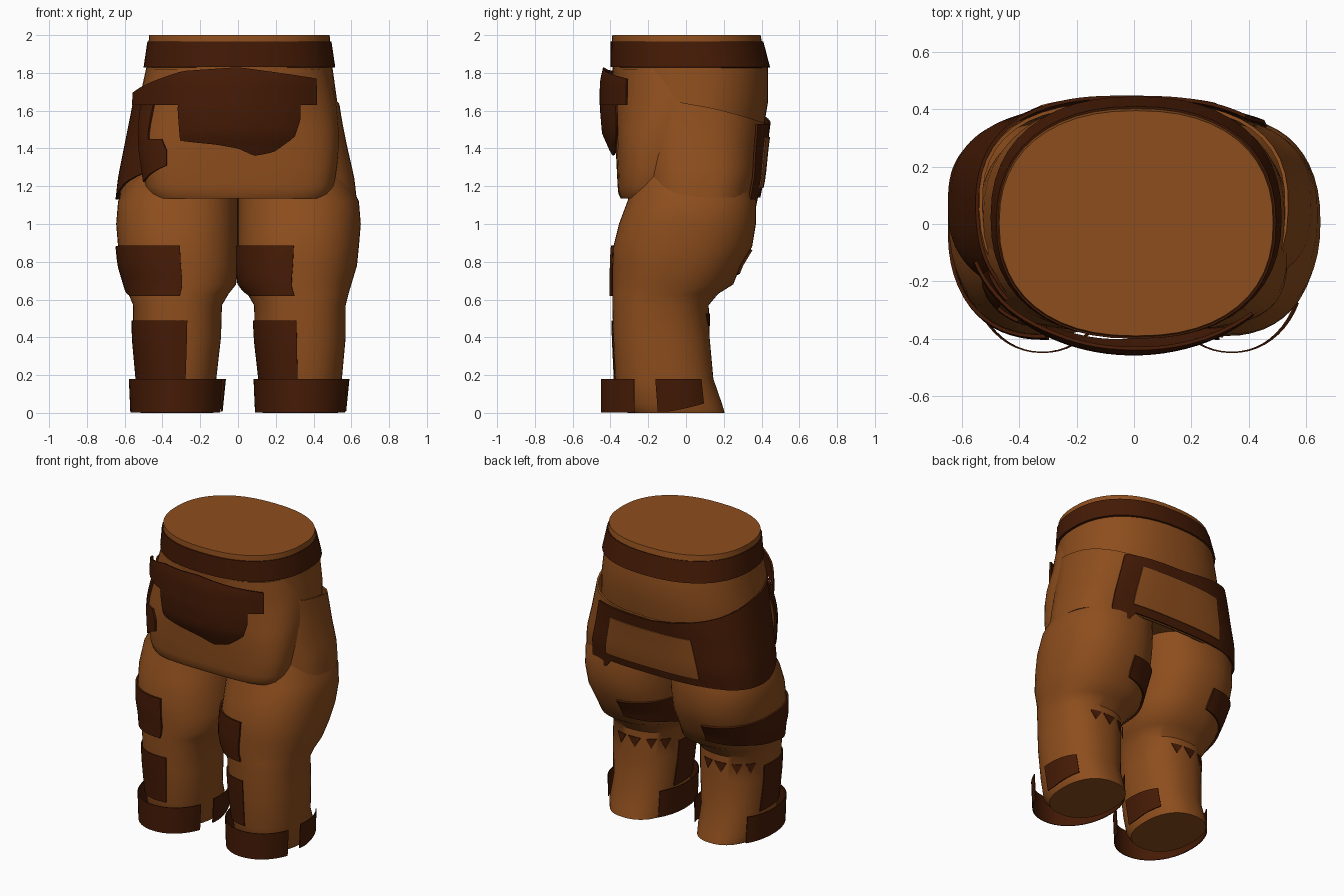
import bpy, bmesh, math

if "Cube" in bpy.data.objects:
    bpy.data.objects.remove(bpy.data.objects["Cube"])


def material(name, rgb):
    m = bpy.data.materials.new(name)
    m.diffuse_color = (*rgb, 1)
    m.use_nodes = True
    m.node_tree.nodes["Principled BSDF"].inputs["Base Color"].default_value = m.diffuse_color
    return m


TAN = material("tan_cloth", (0.27, 0.076, 0.0125))
DARK = material("dark_leather", (0.059, 0.0105, 0.0016))


def lerp(table, t):
    """Piecewise linear lookup; rows are (key, values...)."""
    if t <= table[0][0]:
        return table[0][1:]
    for a, b in zip(table, table[1:]):
        if t <= b[0]:
            f = (t - a[0]) / (b[0] - a[0])
            return [p + (q - p) * f for p, q in zip(a[1:], b[1:])]
    return table[-1][1:]


def point(rings, deg, z, off, n):
    """Point on a stack of superellipses given as (z, x0, x1, y0, y1)."""
    x0, x1, y0, y1 = lerp(rings, z)
    n = n(z) if callable(n) else n
    c, s = math.cos(math.radians(deg)), math.sin(math.radians(deg))
    px = math.copysign(abs(c) ** (2 / n), c) * ((x1 - x0) / 2 + off)
    py = math.copysign(abs(s) ** (2 / n), s) * ((y1 - y0) / 2 + off)
    return ((x0 + x1) / 2 + px, (y0 + y1) / 2 + py, z)


def shell(name, mat, rings, low, high, start=0, end=360, off=0.0, n=2.3,
          cols=48, rows=10, thick=0.012, caps=False, levels=None):
    """Wrap a sheet around a form; low and high may depend on the angle."""
    full = abs(end - start) >= 360
    lo = low if callable(low) else lambda a: low
    hi = high if callable(high) else lambda a: high
    count = cols if full else cols + 1
    steps = levels or [i / rows for i in range(rows + 1)]
    bm = bmesh.new()
    grid = []
    for f in steps:
        row = []
        for i in range(count):
            a = start + (end - start) * i / cols
            z = f if levels else lo(a) + (hi(a) - lo(a)) * f
            row.append(bm.verts.new(point(rings, a, z, off, n)))
        grid.append(row)
    for r0, r1 in zip(grid, grid[1:]):
        for i in range(cols):
            j = (i + 1) % count
            bm.faces.new((r0[i], r0[j], r1[j], r1[i]))
    if caps:
        bm.faces.new(grid[0])
        bm.faces.new(grid[-1])
    bmesh.ops.remove_doubles(bm, verts=bm.verts[:], dist=1e-5)
    bmesh.ops.recalc_face_normals(bm, faces=bm.faces[:])
    if not caps:
        bmesh.ops.solidify(bm, geom=bm.faces[:], thickness=thick)
        bmesh.ops.recalc_face_normals(bm, faces=bm.faces[:])
    mesh = bpy.data.meshes.new(name)
    bm.to_mesh(mesh)
    bm.free()
    mesh.materials.append(mat)
    ob = bpy.data.objects.new(name, mesh)
    bpy.context.collection.objects.link(ob)
    bpy.ops.object.select_all(action='DESELECT')
    ob.select_set(True)
    bpy.context.view_layer.objects.active = ob
    bpy.ops.object.shade_smooth_by_angle(angle=math.radians(40))
    return ob


def solid(name, mat, rings, n=2.3):
    return shell(name, mat, rings, 0, 0, n=n, caps=True,
                 levels=[r[0] for r in rings])


# Waist and belly
TORSO = [(1.20, -.50, .50, -.30, .36), (1.50, -.54, .535, -.36, .41),
         (1.65, -.525, .525, -.38, .435), (1.83, -.485, .50, -.39, .435),
         (1.95, -.475, .49, -.395, .405), (2.0, -.47, .485, -.39, .395)]
solid("waist", TAN, TORSO)
BELT = [(1.83, -.50, .515, -.40, .445), (1.965, -.48, .495, -.40, .41)]
shell("belt", DARK, BELT, 1.83, 1.965, rows=2, thick=0.02)


# Hip layer with a hem that dips towards the back; squarer lower down
def hip_n(z):
    return lerp([(1.25, 2.9), (1.65, 2.4)], z)[0]


HIP = [(1.12, -.63, .63, -.25, .37), (1.25, -.615, .615, -.26, .395),
       (1.40, -.585, .58, -.29, .41), (1.55, -.555, .55, -.32, .43),
       (1.68, -.53, .53, -.35, .437)]
shell("hip_layer", TAN, HIP, 1.14,
      lambda a: 1.63 - 0.10 * math.sin(math.radians(a)), n=hip_n)


# Front flap hanging over the thighs
def flap_n(z):
    return lerp([(1.25, 3.8), (1.45, 3.2), (1.62, 2.4)], z)[0]


FLAP = [(1.135, -.455, .47, -.345, .10), (1.16, -.475, .49, -.358, .12),
        (1.20, -.495, .51, -.362, .14), (1.30, -.51, .525, -.367, .17),
        (1.40, -.525, .535, -.372, .2), (1.50, -.53, .535, -.376, .23),
        (1.62, -.52, .525, -.382, .28), (1.72, -.50, .505, -.385, .3),
        (1.82, -.47, .48, -.385, .3)]
solid("front_flap", TAN, FLAP, n=flap_n)

# Legs
LEG = [(0, .13, .53, -.31, .205), (.05, .12, .55, -.35, .19),
       (.18, .115, .55, -.375, .145), (.40, .09, .57, -.385, .125),
       (.57, .085, .57, -.39, .12), (.63, .05, .585, -.39, .17),
       (.68, .01, .60, -.39, .25), (.78, .0, .63, -.39, .29),
       (.88, 0, .64, -.385, .35), (1.0, 0, .65, -.355, .37),
       (1.12, 0, .64, -.31, .37), (1.25, .0, .575, -.27, .34),
       (1.45, .02, .48, -.22, .32)]
LEG_LEFT = [(z, -b + (.015 if z < .6 else .005), -a, c, d)
            for z, a, b, c, d in LEG]
for side, rings, cx, knee_end, shin_end in (("right", LEG, .34, 267, 267),
                                            ("left", LEG_LEFT, -.32, 271, 280)):
    solid(side + "_leg", TAN, rings)
    # Knee and shin patches wrap from the front round one side
    shell(side + "_knee_patch", DARK, rings,
          lambda a: lerp([(90, .74), (150, .70), (200, .62)], a)[0],
          lambda a: lerp([(90, .86), (200, .885)], a)[0],
          95, knee_end, off=.014, cols=28, rows=6)
    shell(side + "_shin_patch", DARK, rings, .18, .49, 165, shin_end,
          off=.008, cols=20, rows=5, thick=.006)
    # Ragged points on the calf
    for k, mid in enumerate((75, 95, 120, 142)):
        shell(f"{side}_calf_point_{k}", DARK, rings,
              lambda a, m=mid: .46 + .06 * abs(a - m) / 8, .525,
              mid - 8, mid + 8, off=.006, cols=2, rows=1, thick=.005)
    # Open cuff plus a separate plate by the gap
    cuff = [(0, cx - .25, cx + .25, -.45, .20),
            (.18, cx - .258, cx + .26, -.45, .19)]
    shell(side + "_cuff", DARK, cuff, 0.003, .18, 140, 334, n=2.1,
          cols=30, rows=2, thick=.005)
    plate = [(0, cx - .25, cx + .232, -.36, .18),
             (.18, cx - .25, cx + .25, -.37, .16)]
    shell(side + "_cuff_plate", DARK, plate,
          lambda a: .008 + .001 * max(a, 0), .18, -10, 42, cols=10, rows=3,
          thick=.006)

# Dark hip wrap from the front over one side to the back
shell("hip_wrap", DARK, HIP,
      lambda a: lerp([(52, 1.06), (66, 1.08), (70, 1.14), (110, 1.14),
                      (180, 1.13), (205, 1.22), (240, 1.31)], a)[0],
      lambda a: lerp([(55, 1.53), (90, 1.53), (200, 1.70), (235, 1.70)], a)[0],
      52, 230, off=.02, n=hip_n, cols=48)
shell("back_panel", TAN, HIP, 1.19, 1.46, 68, 116, off=.027, n=hip_n,
      cols=18, rows=6, thick=.006)

# Part of the wrap lapping over the edge of the flap
shell("wrap_lap_lower", DARK, FLAP,
      lambda a: lerp([(185, 1.20), (236, 1.31)], a)[0],
      lambda a: 1.45 - .06 * max(0, (a - 231) / 5), 195, 236,
      off=.014, n=flap_n, cols=16, rows=5)
shell("wrap_lap_upper", DARK, FLAP, 1.44, 1.66, 195, 215,
      off=.014, n=flap_n, cols=12, rows=5)

# Front pouch and the band it hangs from
POUCH = [(1.36, -.55, .55, -.392, .392), (1.48, -.57, .57, -.445, .445),
         (1.60, -.585, .58, -.455, .455), (1.76, -.575, .575, -.452, .452),
         (1.83, -.56, .56, -.435, .435)]
TOP = [(195, 1.69), (239, 1.81), (270, 1.83), (316, 1.77)]
shell("pouch_band", DARK, POUCH, 1.63, lambda a: lerp(TOP, a)[0],
      197, 316, off=.004, n=2, cols=30, rows=5)
shell("pouch", DARK, POUCH,
      lambda a: lerp([(237, 1.44), (258, 1.42), (270, 1.40), (279, 1.36),
                      (290, 1.38), (302, 1.46), (305, 1.55)], a)[0],
      lambda a: 1.64, 237, 305, n=2, cols=24, rows=6)
